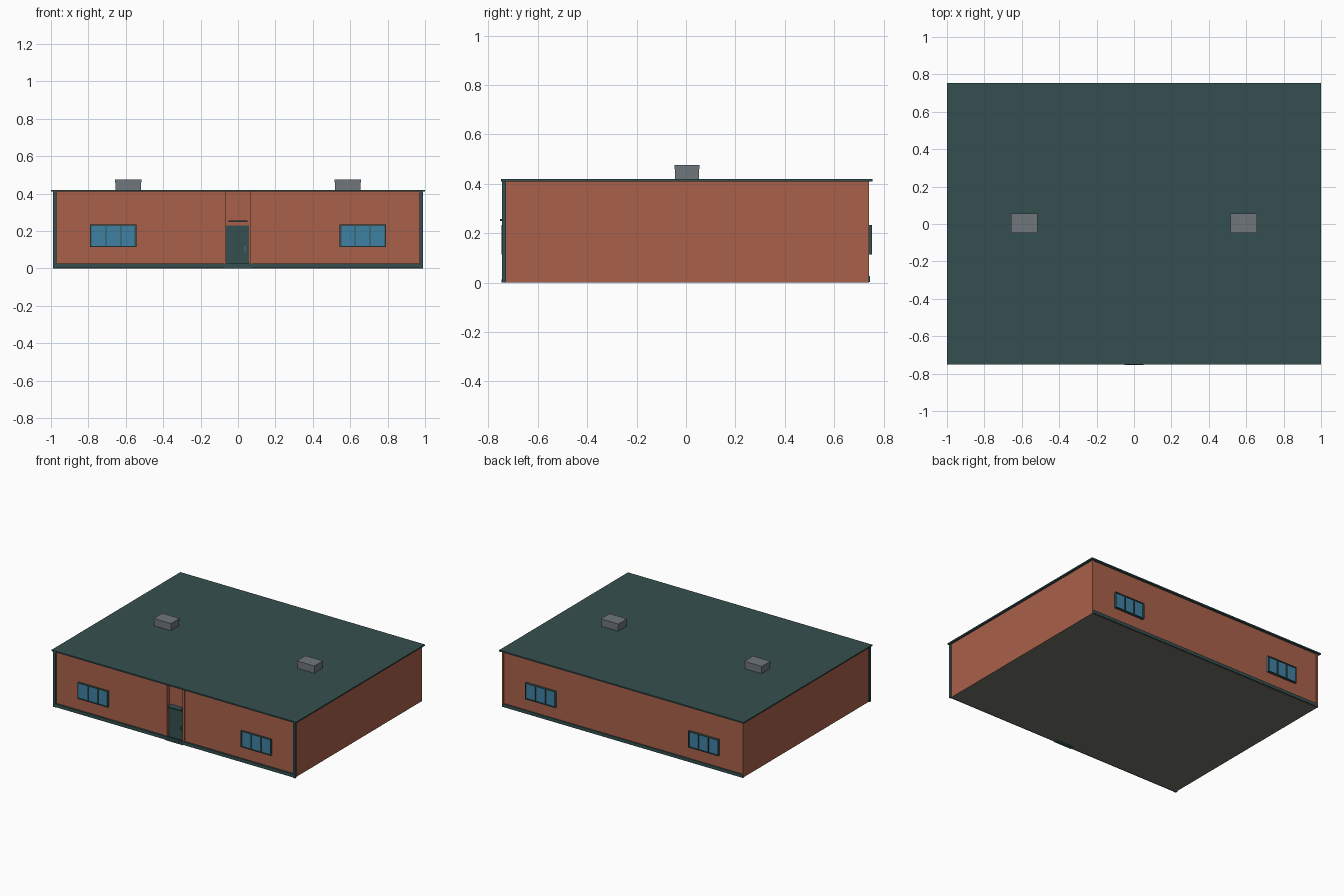
import bpy, bmesh

cube = bpy.data.objects.get("Cube")
if cube:
    bpy.data.objects.remove(cube, do_unlink=True)


def material(name, rgb):
    m = bpy.data.materials.new(name)
    m.use_nodes = True
    m.diffuse_color = (*rgb, 1)
    m.node_tree.nodes["Principled BSDF"].inputs["Base Color"].default_value = (*rgb, 1)
    return m


BRICK = material("brick red", (0.40, 0.12, 0.067))
TEAL = material("dark teal", (0.036, 0.08, 0.08))
GLASS = material("window blue", (0.05, 0.22, 0.37))
METAL = material("vent grey", (0.16, 0.18, 0.20))
STONE = material("underside grey", (0.17, 0.168, 0.138))


def finish(bm, name, *mats):
    bmesh.ops.recalc_face_normals(bm, faces=bm.faces)
    me = bpy.data.meshes.new(name)
    bm.to_mesh(me)
    bm.free()
    for m in mats:
        me.materials.append(m)
    ob = bpy.data.objects.new(name, me)
    bpy.context.collection.objects.link(ob)
    return ob


def box(name, x, y, z, mat):
    """Box spanning the (low, high) ranges given for each axis."""
    bm = bmesh.new()
    bmesh.ops.create_cube(bm, size=1)
    for v in bm.verts:
        v.co = [r[0] if c < 0 else r[1] for c, r in zip(v.co, (x, y, z))]
    return finish(bm, name, mat)


FRONT, BACK, TOP = -0.733, 0.737, 0.41
ALCOVE = FRONT + 0.025

# Brick walls: floor plan with a shallow entrance alcove, extruded upward
plan = [(-0.983, FRONT), (-0.073, FRONT), (-0.073, ALCOVE), (0.073, ALCOVE),
        (0.073, FRONT), (0.983, FRONT), (0.983, BACK), (-0.983, BACK)]
bm = bmesh.new()
floor = bm.faces.new([bm.verts.new((x, y, 0)) for x, y in plan])
ext = bmesh.ops.extrude_face_region(bm, geom=[floor], use_keep_orig=True)
for v in ext["geom"]:
    if isinstance(v, bmesh.types.BMVert):
        v.co.z = TOP
bm.normal_update()
for f in bm.faces:
    if abs(f.normal.z) > 0.5 and f.calc_center_median().z < 0.1:
        f.material_index = 1
finish(bm, "walls", BRICK, STONE)

# Roof slab
box("roof", (-1, 1), (-0.75, 0.755), (TOP, 0.42), TEAL)

# Skirting along front and back
box("front_skirting", (-0.985, 0.985), (-0.745, FRONT), (0.002, 0.026), TEAL)
box("back_skirting", (-0.985, 0.985), (BACK, 0.745), (0.002, 0.026), TEAL)

# Entrance: door, step, handle and canopy
box("door", (-0.064, 0.06), (ALCOVE - 0.008, ALCOVE), (0.012, 0.23), TEAL)
box("door_step", (-0.073, 0.073), (-0.748, ALCOVE), (0, 0.012), TEAL)
box("door_handle", (0.036, 0.041), (ALCOVE - 0.016, ALCOVE - 0.008), (0.09, 0.12), METAL)
box("door_canopy", (-0.052, 0.052), (-0.753, ALCOVE), (0.249, 0.257), TEAL)


def window(name, side, outer, inner, wall, face):
    """Three-pane window; wall is the wall plane, face the frame's outer plane."""
    span = lambda a, b: tuple(sorted((side * a, side * b)))
    depth = tuple(sorted((wall, face)))
    z0, z1, edge = 0.113, 0.233, 0.006
    step = (outer - inner - edge) / 3
    for i in range(4):
        x = inner + step * i
        width = 0.010 if i == 0 else edge
        box(f"{name}_post_{i + 1}", span(x, x + width), depth, (z0, z1), TEAL)
    for label, z in (("sill", z0), ("head", z1 - edge)):
        box(f"{name}_{label}", span(inner, outer), depth, (z, z + edge), TEAL)
    pane = wall + 0.6 * (face - wall)
    box(f"{name}_glass", span(inner, outer), tuple(sorted((wall, pane))),
        (z0 + 0.001, z1 - 0.001), GLASS)


# Parts repeated on both sides
for label, s in (("left", 1), ("right", -1)):
    span = lambda a, b: tuple(sorted((s * a, s * b)))
    box(f"{label}_front_corner", span(0.971, 0.99), (-0.746, FRONT + 0.004), (0, TOP), TEAL)
    box(f"{label}_back_corner", span(0.972, 0.985), (BACK - 0.004, 0.742), (0, TOP), BRICK)
    box(f"{label}_alcove_post", span(0.064, 0.078), (FRONT - 0.006, ALCOVE), (0.026, TOP), BRICK)
    window(f"{label}_front_window", s, 0.79, 0.543, FRONT, -0.747)
    window(f"{label}_back_window", s, 0.79, 0.543, BACK, 0.754)
    # Roof vent with a slightly wider lid
    box(f"{label}_vent", span(0.518, 0.655), (-0.044, 0.052), (0.42, 0.46), METAL)
    box(f"{label}_vent_lid", span(0.515, 0.658), (-0.047, 0.055), (0.46, 0.475), METAL)
